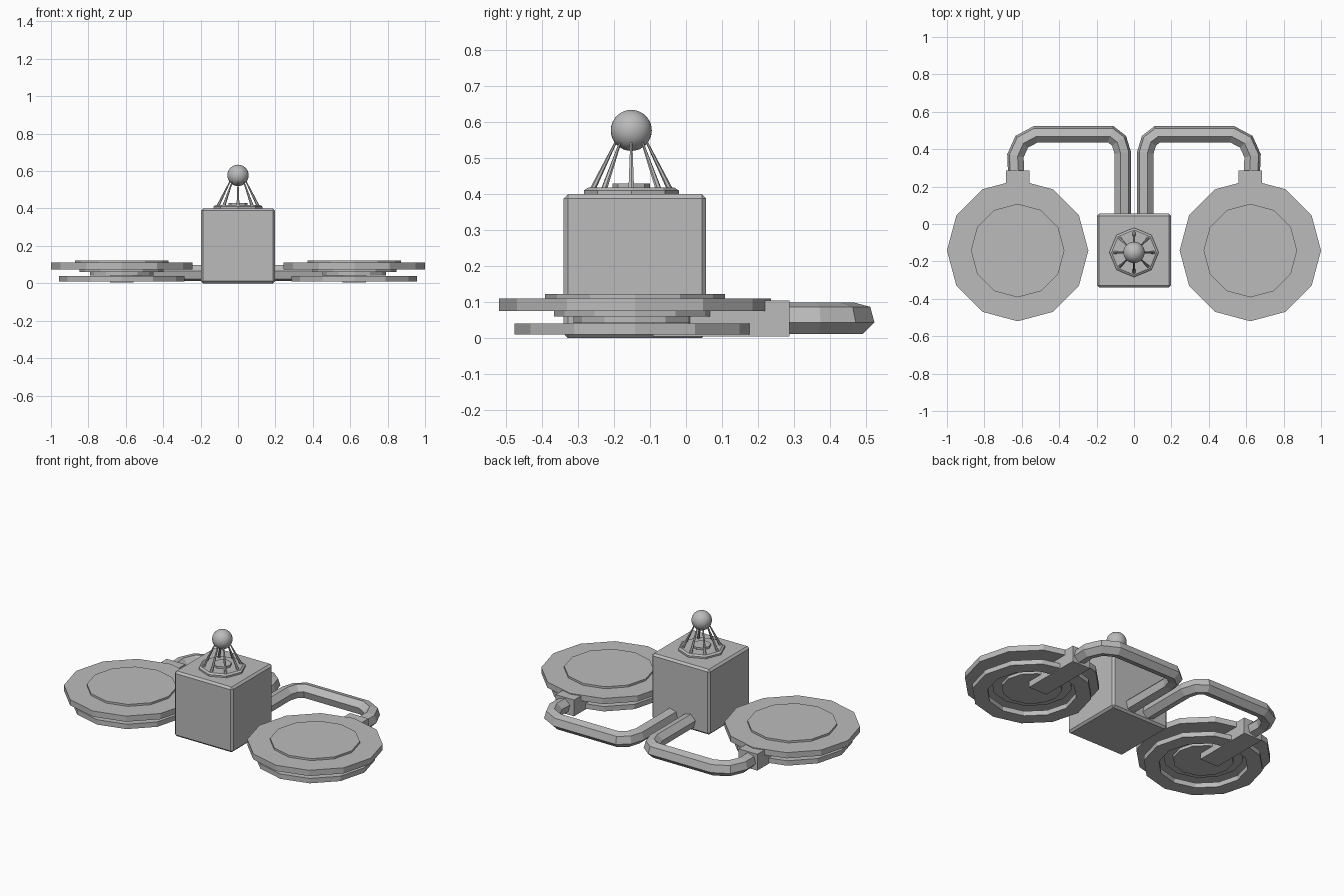
import bpy, bmesh
from math import cos, sin, pi, radians
from mathutils import Vector

cube = bpy.data.objects.get("Cube")
if cube:
    bpy.data.objects.remove(cube)

grey = bpy.data.materials.new("plain grey")
grey.use_nodes = True
grey.diffuse_color = (0.5, 0.5, 0.5, 1)
grey.node_tree.nodes["Principled BSDF"].inputs["Base Color"].default_value = (0.5, 0.5, 0.5, 1)

CY = -0.142  # shared centre line of the body and the pads


def finish(name, bm):
    bmesh.ops.recalc_face_normals(bm, faces=bm.faces)
    mesh = bpy.data.meshes.new(name)
    bm.to_mesh(mesh)
    bm.free()
    mesh.materials.append(grey)
    ob = bpy.data.objects.new(name, mesh)
    bpy.context.collection.objects.link(ob)
    return ob


def box(name, lo, hi, bevel=0):
    bm = bmesh.new()
    bmesh.ops.create_cube(bm, size=1)
    lo, hi = Vector(lo), Vector(hi)
    for v in bm.verts:
        v.co = (lo + hi) / 2 + v.co * (hi - lo)
    if bevel:
        bmesh.ops.bevel(bm, geom=bm.edges[:], offset=bevel, segments=1, affect='EDGES')
    return finish(name, bm)


def skin(bm, rings, closed=False):
    """Join equal rings of points with quads; cap the ends unless closed."""
    rows = [[bm.verts.new(p) for p in ring] for ring in rings]
    n = len(rows[0])
    pairs = list(zip(rows, rows[1:])) + ([(rows[-1], rows[0])] if closed else [])
    for a, b in pairs:
        for i in range(n):
            j = (i + 1) % n
            bm.faces.new((a[i], a[j], b[j], b[i]))
    if not closed:
        bm.faces.new(rows[0])
        bm.faces.new(rows[-1])


def lathe(name, centre, profile, sides, closed=False):
    bm = bmesh.new()
    x, y = centre
    angles = [2 * pi * i / sides for i in range(sides)]
    skin(bm, [[(x + r * cos(a), y + r * sin(a), z) for a in angles] for r, z in profile], closed)
    return finish(name, bm)


def pipe(name, side):
    """Six-sided tube bent in the horizontal plane with mitred corners."""
    path = [Vector(p) for p in ((0.06, 0.0), (0.06, 0.38), (0.08, 0.445), (0.125, 0.48),
                                (0.525, 0.48), (0.60, 0.44), (0.634, 0.365), (0.63, 0.27))]
    rings = []
    for i, p in enumerate(path):
        d0 = (p - path[max(i - 1, 0)]).normalized()
        d1 = (path[min(i + 1, len(path) - 1)] - p).normalized()
        t = (d0 + d1).normalized()
        out = Vector((-t.y, t.x)) / max(t.dot(d0), t.dot(d1))
        ring = []
        for k in range(6):
            a = radians(60 * k - 15)
            q = p + out * 0.045 * cos(a)
            ring.append((side * q.x, q.y, 0.055 + 0.045 * sin(a)))
        rings.append(ring)
    bm = bmesh.new()
    skin(bm, rings)
    return finish(name, bm)


# Body
box("body", (-0.198, CY - 0.198, 0), (0.198, CY + 0.198, 0.4), 0.012)

# Pads, arms and pipes on both sides
for label, s in (("left", 1), ("right", -1)):
    c = (s * 0.622, CY)
    lathe(label + "_pad_top", c,
          [(0.17, 0.042), (0.17, 0.06), (0.225, 0.06), (0.225, 0.075), (0.378, 0.075),
           (0.378, 0.11), (0.25, 0.11), (0.25, 0.122)], 12)
    lathe(label + "_pad_lower_ring", c,
          [(0.335, 0.01), (0.335, 0.04), (0.25, 0.04), (0.25, 0.01)], 12, True)
    box(label + "_pad_arm", (c[0] - 0.063, CY + 0.05, 0.005), (c[0] + 0.063, 0.287, 0.105))
    pipe(label + "_pipe", s)

# Antenna base, struts and ball
top = (0, -0.152)
lathe("antenna_base", top, [(0.132, 0.4), (0.132, 0.41), (0.12, 0.418), (0.052, 0.418), (0.052, 0.43)], 8)
for k in range(8):
    a = k * pi / 4
    radial = Vector((cos(a), sin(a), 0))
    across = Vector((-sin(a), cos(a), 0))
    mid = Vector((*top, 0))
    bm = bmesh.new()
    rings = []
    for r, z, w in ((0.108, 0.412, 0.009), (0.038, 0.555, 0.003)):
        p = mid + radial * r + Vector((0, 0, z))
        rings.append([p + radial * w * cos(b * pi / 3) + across * w * sin(b * pi / 3) for b in range(6)])
    skin(bm, rings)
    finish("antenna_strut_%d" % (k + 1), bm)

bm = bmesh.new()
bmesh.ops.create_uvsphere(bm, u_segments=32, v_segments=16, radius=0.057)
bmesh.ops.translate(bm, verts=bm.verts, vec=(*top, 0.577))
ball = finish("antenna_ball", bm)
for f in ball.data.polygons:
    f.use_smooth = True
